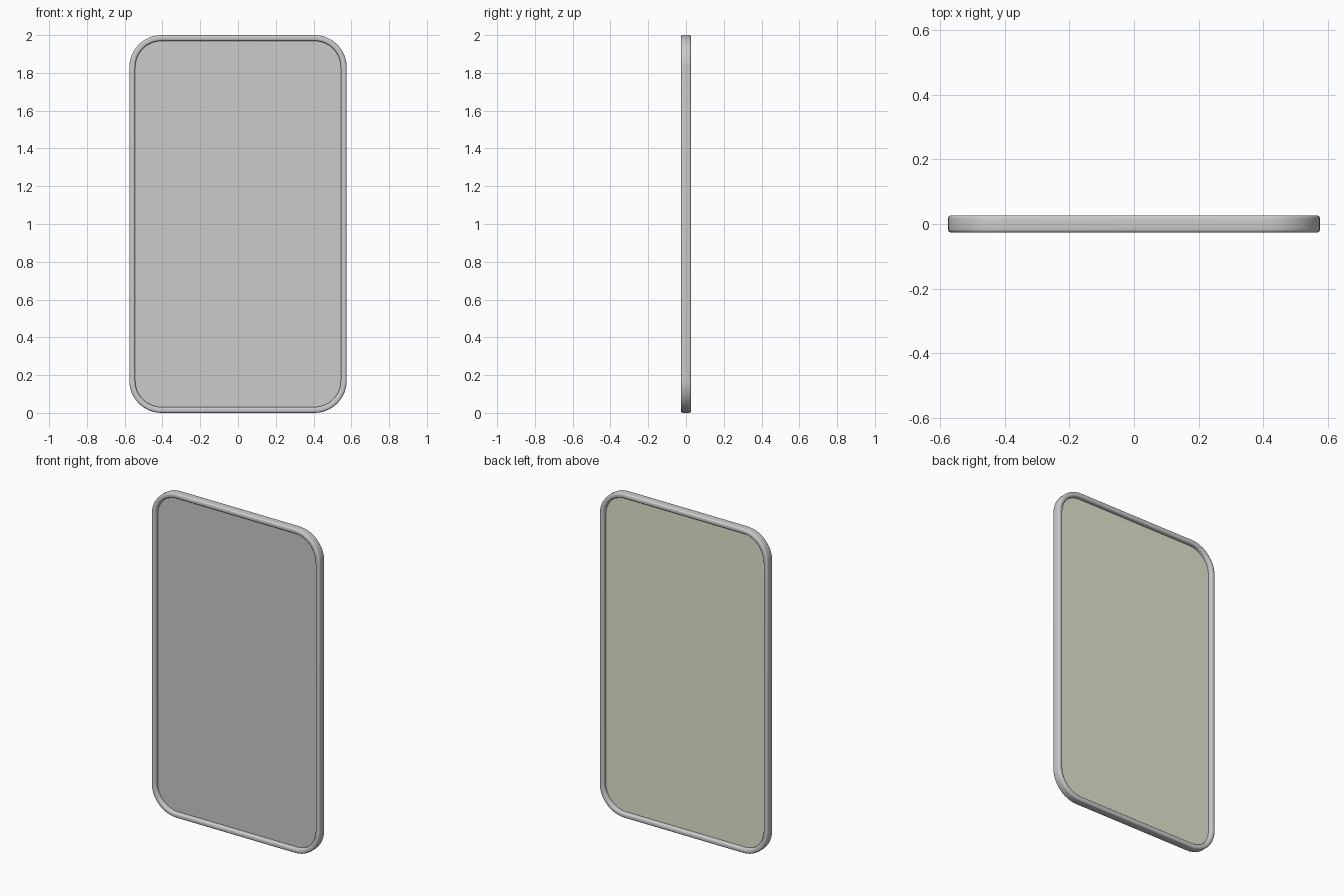
import bpy, bmesh, math

if "Cube" in bpy.data.objects:
    bpy.data.objects.remove(bpy.data.objects["Cube"])

HALF_W, HEIGHT, CORNER = 0.575, 2.0, 0.17
ARC = 12


def outline(inset, y):
    """Rounded rectangle in the XZ plane, pulled in by inset."""
    r = CORNER - inset
    cx, cz = HALF_W - CORNER, HEIGHT / 2 - CORNER
    pts = []
    for q, (sx, sz) in enumerate([(1, 1), (-1, 1), (-1, -1), (1, -1)]):
        for i in range(ARC + 1):
            a = math.pi / 2 * (q + i / ARC)
            pts.append((sx * cx + r * math.cos(a), y,
                        HEIGHT / 2 + sz * cz + r * math.sin(a)))
    return pts


def make_object(name, bm, color=None):
    bmesh.ops.recalc_face_normals(bm, faces=bm.faces)
    mesh = bpy.data.meshes.new(name)
    bm.to_mesh(mesh)
    bm.free()
    obj = bpy.data.objects.new(name, mesh)
    bpy.context.collection.objects.link(obj)
    if color:
        mat = bpy.data.materials.new(name + "_color")
        mat.diffuse_color = color
        mat.use_nodes = True
        mat.node_tree.nodes["Principled BSDF"].inputs["Base Color"].default_value = mat.diffuse_color
        mesh.materials.append(mat)
    return obj


def bridge(bm, a, b):
    n = len(a)
    for i in range(n):
        j = (i + 1) % n
        bm.faces.new((a[i], a[j], b[j], b[i]))


def slab(name, y0, y1, color=None):
    bm = bmesh.new()
    a, b = [[bm.verts.new(p) for p in outline(0.024, y)] for y in (y0, y1)]
    bm.faces.new(a)
    bm.faces.new(b)
    bridge(bm, a, b)
    return make_object(name, bm, color)


# Frame: rounded cross-section swept around the outline
width, depth, bev, steps = 0.031, 0.054, 0.011, 4
section = []
for q, (sx, sy) in enumerate([(1, 1), (-1, 1), (-1, -1), (1, -1)]):
    for i in range(steps + 1):
        a = math.pi / 2 * (q + i / steps)
        section.append((width / 2 + sx * (width / 2 - bev) + bev * math.cos(a),
                        sy * (depth / 2 - bev) + bev * math.sin(a)))
bm = bmesh.new()
rings = [[bm.verts.new(p) for p in outline(d, y)] for d, y in section]
for k, ring in enumerate(rings):
    bridge(bm, ring, rings[(k + 1) % len(rings)])
frame = make_object("frame", bm)
bpy.context.view_layer.objects.active = frame
frame.select_set(True)
bpy.ops.object.shade_smooth_by_angle(angle=math.radians(35))

# Mirror pane in front, tinted backing behind
slab("mirror_pane", -0.003, 0.0)
slab("back_panel", 0.0, 0.003, (0.74, 0.80, 0.63, 1))
